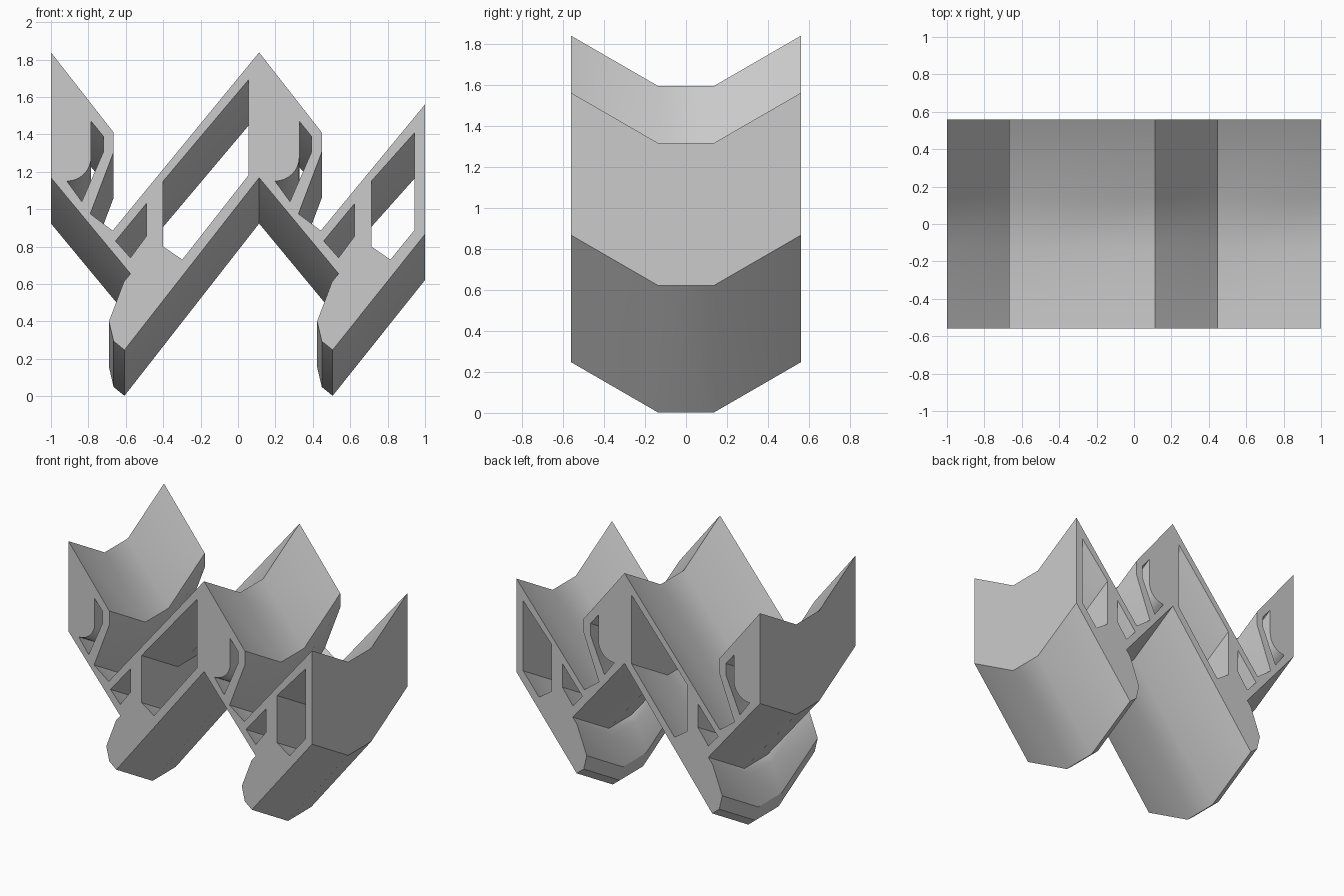
import bpy, bmesh, math
from mathutils import Vector

cube = bpy.data.objects.get("Cube")
if cube:
    bpy.data.objects.remove(cube, do_unlink=True)

PITCH = 1.113                 # spacing of the two repeated bays
HALF, FLAT, DROP = 0.56, 0.136, 0.245   # half width, flat keel half width, keel drop

# Profile of one bay on the end face, as (x, z)
lower = [(-1, 1.168), (-0.575, 0.655), (-0.61, 0.612), (-0.69, 0.40),
         (-0.665, 0.294), (-0.607, 0.247)]
upper = [(-1, 1.838), (-0.665, 1.41), (-0.665, 1.305), (-0.79, 0.975), (-0.67, 0.885)]

# Hook shaped opening with a rounded inner corner
arc = [(-0.915 + 0.13 * math.sin(a), 1.28 - 0.13 * math.cos(a))
       for a in (math.radians(90 * i / 8) for i in range(9))]
hook = arc + [(-0.785, 1.47), (-0.72, 1.39), (-0.72, 1.305), (-0.835, 1.04)]
small_window = [(-0.49, 1.03), (-0.49, 0.855), (-0.575, 0.74), (-0.655, 0.83)]


def large_window(right, top, bottom):
    return [(right, top), (right, bottom), (-0.298, 0.73), (-0.4, 0.80), (-0.4, 1.15)]


def shifted(points, bay):
    return [(x + bay * PITCH, z) for x, z in points]


# Outer outline: underside left to right, then the top right to left
outline = (lower + shifted(lower, 1) + [(1, 0.866), (1, 1.56)]
           + shifted(upper, 1)[::-1] + upper[::-1])
loops = [outline, large_window(0.055, 1.69, 1.18),
         shifted(large_window(0.945 - PITCH, 1.41, 0.89), 1)]
for bay in range(2):
    loops += [shifted(hook, bay), shifted(small_window, bay)]

# Sweep all loops through the V shaped cross-section
bm = bmesh.new()
edges = []
for loop in loops:
    verts = [bm.verts.new((x, -HALF, z)) for x, z in loop]
    edges += [bm.edges.new((v, verts[(i + 1) % len(verts)])) for i, v in enumerate(verts)]
ends = [edges]
for dy, dz in ((HALF - FLAT, -DROP), (2 * FLAT, 0), (HALF - FLAT, DROP)):
    new = bmesh.ops.extrude_edge_only(bm, edges=edges)["geom"]
    for v in new:
        if isinstance(v, bmesh.types.BMVert):
            v.co += Vector((0, dy, dz))
    edges = [e for e in new if isinstance(e, bmesh.types.BMEdge)
             and abs(e.verts[0].co.y - e.verts[1].co.y) < 1e-5]
ends.append(edges)

# End caps with the openings left free
for cap, side in zip(ends, (-1, 1)):
    bmesh.ops.triangle_fill(bm, edges=cap, use_beauty=True, normal=(0, side, 0))
bmesh.ops.recalc_face_normals(bm, faces=bm.faces)

mesh = bpy.data.meshes.new("zigzag_body")
bm.to_mesh(mesh)
bm.free()
body = bpy.data.objects.new("zigzag_body", mesh)
bpy.context.collection.objects.link(body)

# Single plain grey
grey = bpy.data.materials.new("light_grey")
grey.use_nodes = True
colour = (0.6, 0.6, 0.6, 1)
grey.diffuse_color = colour
grey.node_tree.nodes["Principled BSDF"].inputs["Base Color"].default_value = colour
mesh.materials.append(grey)

bpy.context.view_layer.objects.active = body
body.select_set(True)
bpy.ops.object.shade_smooth_by_angle(angle=math.radians(32))
